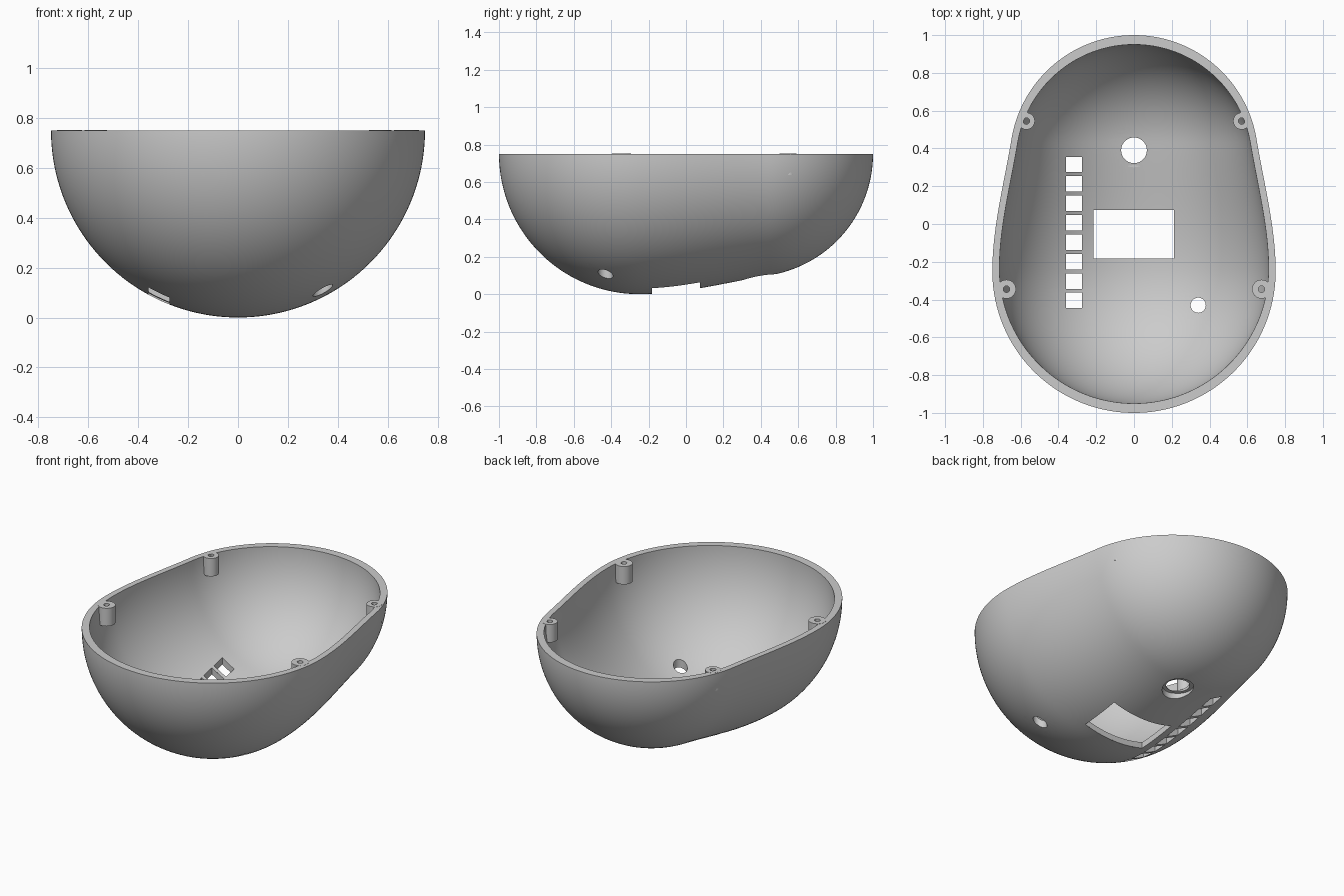
import bpy, bmesh, math
from mathutils import Vector

if "Cube" in bpy.data.objects:
    bpy.data.objects.remove(bpy.data.objects["Cube"])

RIM = 0.75                       # height of the open edge
FRONT_R, FRONT_Y = 0.75, -0.25   # round front end
BACK_R = 0.6575                  # narrower back end
BACK_Y = 1 - BACK_R
JOIN_Y = 0.45                    # where the taper meets the back end
INNER = 0.95                     # inner skin scale
ROWS, STEPS = 120, 80

grey = bpy.data.materials.new("plain grey")
grey.use_nodes = True
grey.diffuse_color = (0.6, 0.6, 0.6, 1)
grey.node_tree.nodes["Principled BSDF"].inputs["Base Color"].default_value = grey.diffuse_color


def radius(y):
    """Half width of the egg at y."""
    if y <= FRONT_Y:
        return math.sqrt(max(0, FRONT_R ** 2 - (y - FRONT_Y) ** 2))
    if y >= JOIN_Y:
        return math.sqrt(max(0, BACK_R ** 2 - (y - BACK_Y) ** 2))
    r1 = math.sqrt(BACK_R ** 2 - (JOIN_Y - BACK_Y) ** 2)
    span = JOIN_Y - FRONT_Y
    slope = -(JOIN_Y - BACK_Y) / r1
    t = (y - FRONT_Y) / span
    h = t * t * (3 - 2 * t)
    return FRONT_R * (1 - h) + r1 * h + span * slope * (t ** 3 - t * t)


def height(x, y, scale):
    """Height of the skin under the point x, y."""
    r = scale * radius(y / scale)
    return RIM - math.sqrt(r * r - x * x)


def make_object(name, bm):
    mesh = bpy.data.meshes.new(name)
    bm.to_mesh(mesh)
    bm.free()
    mesh.materials.append(grey)
    ob = bpy.data.objects.new(name, mesh)
    bpy.context.collection.objects.link(ob)
    return ob


def add_skin(bm, scale):
    """Lower half of the egg as a grid of rows along y."""
    grid = []
    for i in range(ROWS + 1):
        y = -math.cos(math.pi * i / ROWS)
        r = radius(y) * scale
        angles = [math.pi * j / STEPS for j in range(STEPS + 1)]
        grid.append([bm.verts.new((r * math.cos(a), y * scale, RIM - r * math.sin(a)))
                     for a in angles])
    for p, q in zip(grid, grid[1:]):
        for j in range(STEPS):
            bm.faces.new((p[j], p[j + 1], q[j + 1], q[j]))
    return grid


def rectangle(x, y, sx, sy, n=10):
    corners = [Vector((x + a * sx / 2, y + b * sy / 2, 0))
               for a, b in ((-1, -1), (1, -1), (1, 1), (-1, 1))]
    sides = zip(corners, corners[1:] + corners[:1])
    return corners, [a.lerp(b, k / n) for a, b in sides for k in range(n)]


def circle(x, y, r, n=40):
    return [Vector((x + r * math.cos(math.tau * k / n), y + r * math.sin(math.tau * k / n), 0))
            for k in range(n)]


def cut(bm, outline, facing):
    """Cut a convex outline out of the skin that faces up (1) or down (-1)."""
    bm.normal_update()
    mid = sum(outline, Vector()) / len(outline)
    reach = (outline[0] - mid).length + 0.06
    faces = []
    for f in bm.faces:
        c = f.calc_center_median()
        if f.normal.z * facing > 0.1 and c.z < 0.5 and (c - mid).xy.length < reach:
            faces.append(f)
    for a, b in zip(outline, outline[1:] + outline[:1]):
        out = Vector((b.y - a.y, a.x - b.x, 0)).normalized()
        geom = set(faces)
        for f in faces:
            geom.update(f.edges, f.verts)
        res = bmesh.ops.bisect_plane(bm, geom=list(geom), dist=0.000001,
                                     plane_co=a, plane_no=out)
        faces = [g for g in res["geom"] if isinstance(g, bmesh.types.BMFace)
                 and (g.calc_center_median() - a).dot(out) < 0]
    bmesh.ops.delete(bm, geom=faces, context="FACES")


def on_skin(ring, scale):
    return [Vector((p.x, p.y, height(p.x, p.y, scale))) for p in ring]


def at_level(ring, z):
    return [Vector((p.x, p.y, z)) for p in ring]


def wall(bm, low, high):
    lo = [bm.verts.new(p) for p in low]
    hi = [bm.verts.new(p) for p in high]
    for i in range(len(lo)):
        j = (i + 1) % len(lo)
        bm.faces.new((lo[i], hi[i], hi[j], lo[j]))


# Hollow half-egg shell: two skins joined by a flat rim
bm = bmesh.new()
outer, inner = add_skin(bm, 1), add_skin(bm, INNER)
for j in (0, STEPS):
    for i in range(ROWS):
        bm.faces.new((outer[i][j], outer[i + 1][j], inner[i + 1][j], inner[i][j]))
bmesh.ops.remove_doubles(bm, verts=bm.verts, dist=0.0001)
bmesh.ops.recalc_face_normals(bm, faces=bm.faces)

# Display window, row of slots and small round hole
holes = [rectangle(-0.002, -0.054, 0.425, 0.257)]
holes += [rectangle(-0.317, 0.315 - 0.1028 * i, 0.084, 0.082) for i in range(8)]
small = circle(0.34, -0.43, 0.04)
holes.append((small, small))
# Stepped hole: wide recess outside, narrower bore inside
recess, bore = circle(0, 0.39, 0.09), circle(0, 0.39, 0.068)
for outline, ring in holes:
    cut(bm, outline, -1)
    cut(bm, outline, 1)
cut(bm, recess, -1)
cut(bm, bore, 1)

# Walls through the thickness of the shell
for outline, ring in holes:
    wall(bm, on_skin(ring, 1), on_skin(ring, INNER))
step = 0.113
wall(bm, on_skin(recess, 1), at_level(recess, step))
wall(bm, at_level(recess, step), at_level(bore, step))
wall(bm, at_level(bore, step), on_skin(bore, INNER))
shell = make_object("shell", bm)


# Screw posts: short tubes
def screw_post(name, x, y, r):
    bm = bmesh.new()
    top, bottom, hole = RIM + 0.001, 0.638, 0.017
    rings = [at_level(circle(x, y, rad), z)
             for rad, z in ((r, bottom), (hole, bottom), (hole, top), (r, top))]
    for a, b in zip(rings, rings[1:] + rings[:1]):
        wall(bm, a, b)
    bmesh.ops.remove_doubles(bm, verts=bm.verts, dist=0.0001)
    return make_object(name, bm)


parts = [shell]
for side, label in ((1, "left"), (-1, "right")):
    parts.append(screw_post("back_post_" + label, side * 0.57, 0.545, 0.045))
    parts.append(screw_post("front_post_" + label, side * 0.675, -0.345, 0.05))

bpy.ops.object.select_all(action="DESELECT")
for ob in parts:
    ob.select_set(True)
bpy.context.view_layer.objects.active = shell
bpy.ops.object.shade_smooth_by_angle(angle=math.radians(30))
